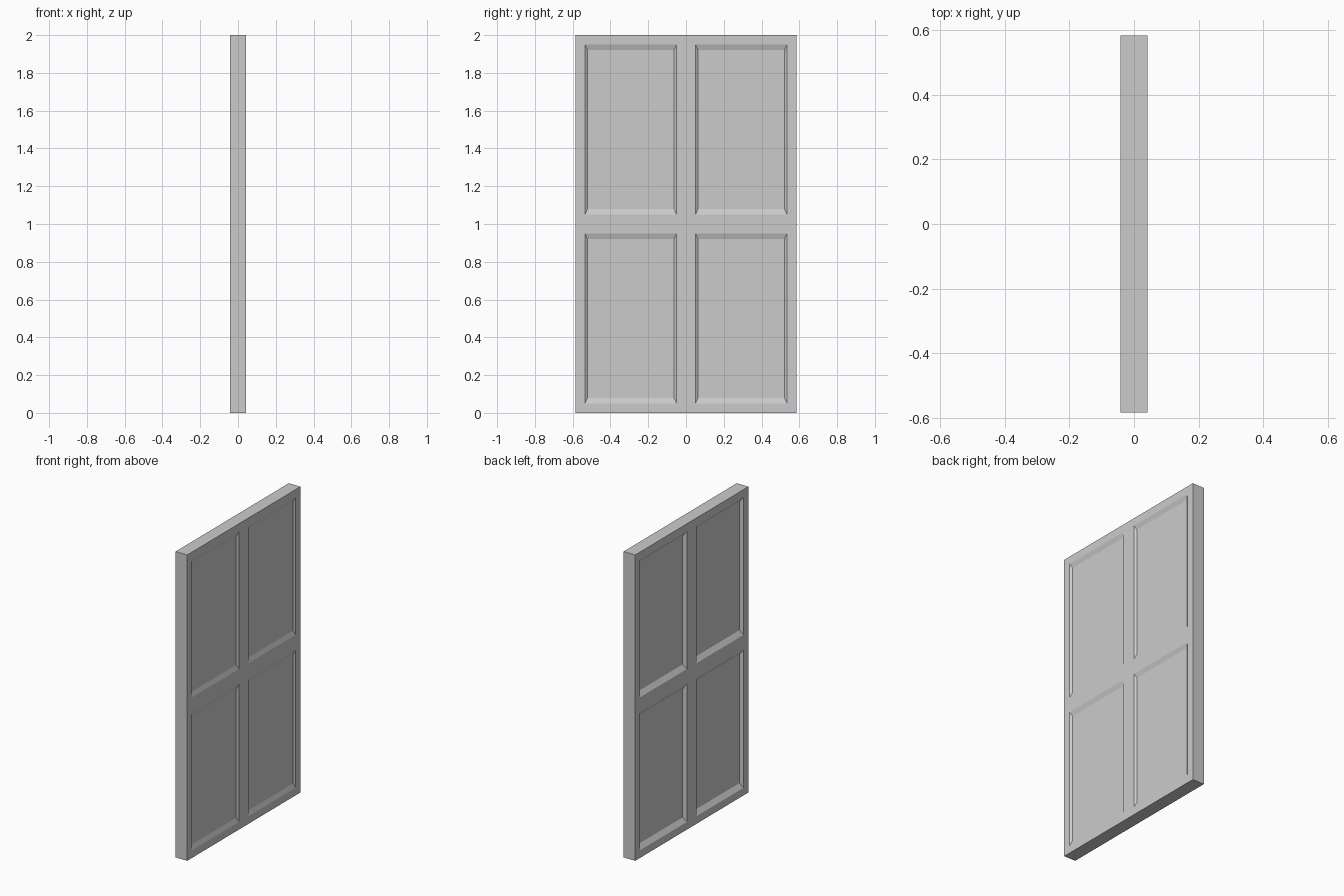
import bpy, bmesh
from mathutils import Vector

if "Cube" in bpy.data.objects:
    bpy.data.objects.remove(bpy.data.objects["Cube"])

HX, HY, H = 0.042, 0.585, 2.0            # half thickness, half width, height
Y_CUTS = (-0.535, -0.05, 0.05, 0.535)    # panel borders across the width
Z_CUTS = (0.05, 0.95, 1.05, 1.95)        # panel borders up the height
BEVEL_Y, BEVEL_Z = 0.02, 0.036           # width of the sloped panel borders
DEPTH = {1: 0.010, -1: 0.021}            # recess depth on the +x and -x faces

# Door slab
bm = bmesh.new()
bmesh.ops.create_cube(bm, size=1)
for v in bm.verts:
    v.co = Vector((v.co.x * 2 * HX, v.co.y * 2 * HY, (v.co.z + 0.5) * H))


def cut(co, normal):
    geom = bm.verts[:] + bm.edges[:] + bm.faces[:]
    bmesh.ops.bisect_plane(bm, geom=geom, plane_co=co, plane_no=normal)


for y in Y_CUTS:
    cut((0, y, 0), (0, 1, 0))
for z in Z_CUTS:
    cut((0, 0, z), (0, 0, 1))


# Four sloped, recessed panels on each broad face
def is_panel(face):
    c = face.calc_center_median()
    return (abs(face.normal.x) > 0.9 and 0.05 < abs(c.y) < 0.535
            and (0.05 < c.z < 0.95 or 1.05 < c.z < 1.95))


bm.normal_update()
panels = [f for f in bm.faces if is_panel(f)]
bmesh.ops.inset_individual(bm, faces=panels, thickness=BEVEL_Y)
for f in panels:
    c = f.calc_center_median()
    side = 1 if c.x > 0 else -1
    for v in f.verts:
        v.co.x -= side * DEPTH[side]
        v.co.z += (BEVEL_Z - BEVEL_Y) * (1 if v.co.z < c.z else -1)

bmesh.ops.recalc_face_normals(bm, faces=bm.faces[:])
mesh = bpy.data.meshes.new("door_panel")
bm.to_mesh(mesh)
bm.free()
door = bpy.data.objects.new("door_panel", mesh)
bpy.context.collection.objects.link(door)
